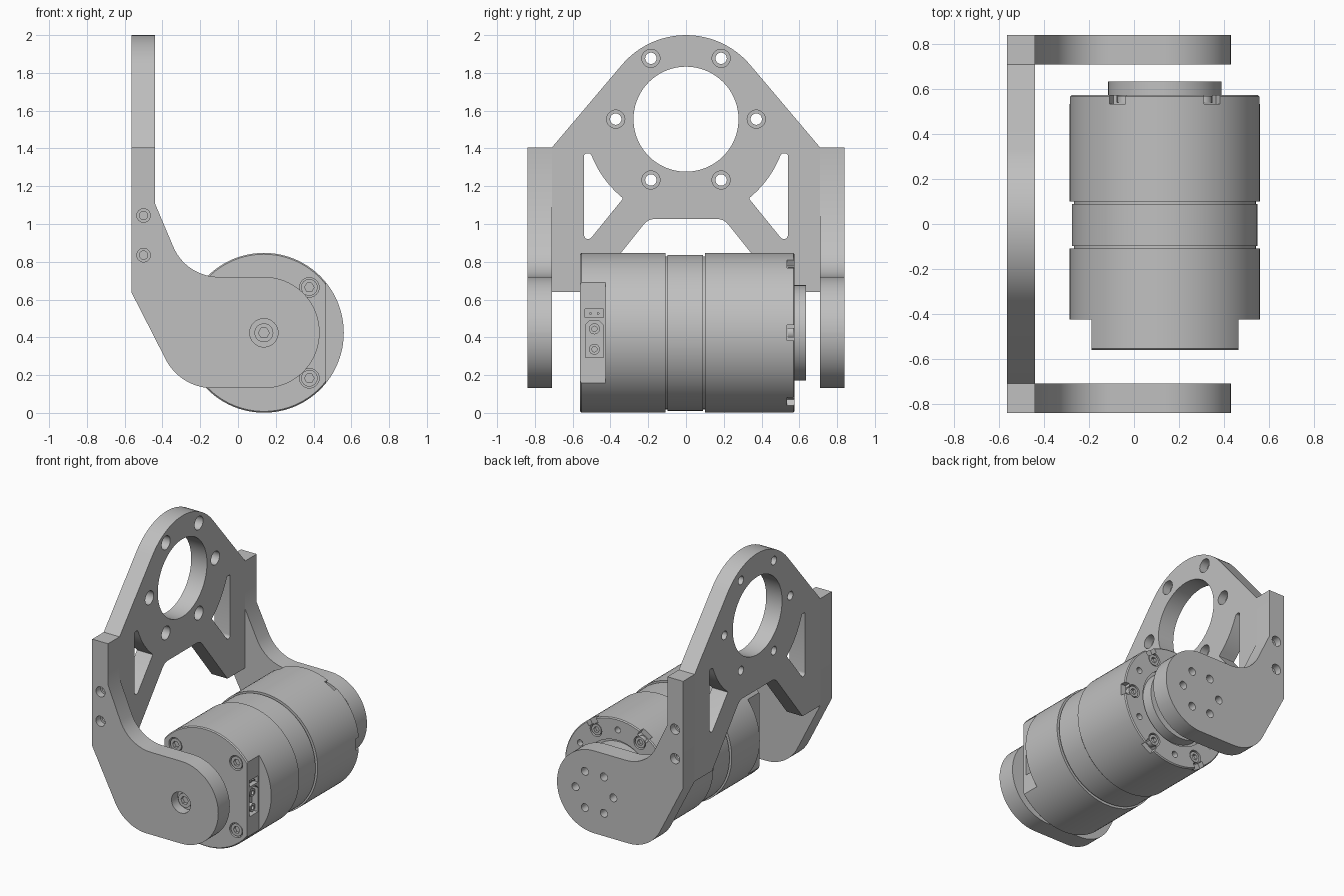
import bpy, bmesh
from math import sin, cos, pi, radians, tan
from mathutils import Vector, Matrix

if "Cube" in bpy.data.objects:
    bpy.data.objects.remove(bpy.data.objects["Cube"])

grey = bpy.data.materials.new("plain grey")
grey.use_nodes = True
grey.diffuse_color = (0.527, 0.527, 0.527, 1)
grey.node_tree.nodes["Principled BSDF"].inputs["Base Color"].default_value = grey.diffuse_color

CX, CZ, R = 0.137, 0.424, 0.423     # motor axis and radius
HZ = 1.555                          # centre height of the big plate hole


def make(name, bm):
    bmesh.ops.recalc_face_normals(bm, faces=bm.faces)
    me = bpy.data.meshes.new(name)
    bm.to_mesh(me)
    bm.free()
    me.materials.append(grey)
    ob = bpy.data.objects.new(name, me)
    bpy.context.collection.objects.link(ob)
    return ob


def prism(name, pts, axis, lo, hi):
    """Extrude a 2D outline along x (outline in y, z) or y (outline in x, z)."""
    place = (lambda p, d: (d, p[0], p[1])) if axis == "x" else (lambda p, d: (p[0], d, p[1]))
    bm = bmesh.new()
    a = [bm.verts.new(place(p, lo)) for p in pts]
    b = [bm.verts.new(place(p, hi)) for p in pts]
    bm.faces.new(a)
    bm.faces.new(b)
    n = len(pts)
    for i in range(n):
        j = (i + 1) % n
        bm.faces.new((a[i], a[j], b[j], b[i]))
    return make(name, bm)


def circle(a, b, r, n=32):
    return [(a + r * cos(2 * pi * i / n), b + r * sin(2 * pi * i / n)) for i in range(n)]


def polar(r, deg, a=CX, b=CZ):
    return a + r * cos(radians(deg)), b + r * sin(radians(deg))


def rounded(corners, steps=12):
    """Outline from corners (a, b, fillet radius)."""
    out, n = [], len(corners)
    for i, (a, b, r) in enumerate(corners):
        p = Vector((a, b))
        if r == 0:
            out.append(tuple(p))
            continue
        u = (Vector(corners[i - 1][:2]) - p).normalized()
        v = (Vector(corners[(i + 1) % n][:2]) - p).normalized()
        half = u.angle(v) / 2
        c = p + (u + v).normalized() * r / sin(half)
        start = p + u * r / tan(half) - c
        turn = pi - 2 * half
        if u.x * v.y - u.y * v.x > 0:
            turn = -turn
        for k in range(steps + 1):
            t = turn * k / steps
            out.append((c.x + start.x * cos(t) - start.y * sin(t),
                        c.y + start.x * sin(t) + start.y * cos(t)))
    return out


def cut(ob, pts, axis, lo, hi):
    tool = prism("cutter", pts, axis, lo, hi)
    tool.hide_render = True
    mod = ob.modifiers.new("cut", "BOOLEAN")
    mod.operation, mod.solver, mod.object = "DIFFERENCE", "EXACT", tool
    bpy.context.view_layer.objects.active = ob
    bpy.ops.object.modifier_apply(modifier=mod.name)
    bpy.data.objects.remove(tool)


def bolt(name, a, b, r, base, top):
    """Socket head along y, with its hexagon opening at top."""
    ob = prism(name, circle(a, b, r, 24), "y", base, top)
    sink = top + (base - top) * 0.6
    over = top + (top - base)
    cut(ob, circle(a, b, r * 0.58, 6), "y", min(sink, over), max(sink, over))


# Upright plate with arched top and open foot
half_outline = [(-0.71, 1.405, 0), (-0.71, 0.64, 0), (-0.51, 0.64, 0), (-0.2, 1.027, 0.08)]
mirrored = [(-a, b, r) for a, b, r in reversed(half_outline)]
plate = prism("upright_plate", rounded([(0, 2.2436, 0.445)] + half_outline + mirrored, 24),
              "x", -0.565, -0.44)
cut(plate, circle(0, HZ, 0.278, 72), "x", -0.7, -0.3)
for k in range(6):
    y, z = polar(0.372, 60 * k, 0, HZ)
    cut(plate, circle(y, z, 0.03), "x", -0.7, -0.3)
    cut(plate, circle(y, z, 0.048), "x", -0.5, -0.3)

# Weight-saving windows beside the big hole
window = rounded([(-0.54, 1.375, 0.015), (-0.505, 1.372, 0.012)]
                 + [polar(0.535, 204 + 2.6 * k, 0, HZ) + (0,) for k in range(11)]
                 + [(-0.333, 1.135, 0.005), (-0.54, 0.88, 0.022)], 6)
for s in (1, -1):
    cut(plate, [(s * a, b) for a, b in window], "x", -0.7, -0.3)


# Side arms
def arm(name, lo, hi, bend):
    outline = rounded([(-0.565, 1.405, 0), (-0.44, 1.405, 0), (-0.44, bend, 0),
                       (-0.275, 0.72, 0.26), (CX + 0.295, 0.72, 0.294),
                       (CX + 0.295, 0.131, 0.294), (-0.305, 0.131, 0.28),
                       (-0.565, 0.64, 0)], 20)
    return prism(name, outline, "y", lo, hi)


front_arm = arm("front_arm", -0.84, -0.71, 1.11)
back_arm = arm("back_arm", 0.71, 0.84, 1.06)
for ob, s in ((front_arm, -1), (back_arm, 1)):
    for z in (1.045, 0.835):
        for r, depth in ((0.036, 0.79), (0.022, 0.73)):
            cut(ob, circle(-0.5, z, r, 24), "y", *sorted((s * depth, s * 0.9)))
cut(front_arm, circle(CX, CZ, 0.075), "y", -0.9, -0.77)
cut(front_arm, circle(CX, CZ, 0.035), "y", -0.8, -0.6)
bolt("pivot_bolt", CX, CZ, 0.05, -0.765, -0.8)
for k in range(6):
    cut(back_arm, circle(*polar(0.15, 60 * k), 0.028, 24), "y", 0.6, 0.9)

# Motor housing, turned around the y axis
profile = [(0, -0.56), (R - 0.007, -0.56), (R, -0.553), (R, -0.108), (0.405, -0.108),
           (0.405, -0.098), (0.413, -0.098), (0.413, 0.09), (0.405, 0.09), (0.405, 0.1),
           (R, 0.1), (R, 0.568), (R - 0.007, 0.575), (0.27, 0.575), (0.27, 0.555),
           (0.252, 0.555), (0.252, 0.635), (0.2, 0.635), (0.2, 0.605), (0, 0.605)]
bm = bmesh.new()
vs = [bm.verts.new((CX + r, y, CZ)) for r, y in profile]
es = [bm.edges.new(pair) for pair in zip(vs, vs[1:])]
bmesh.ops.spin(bm, geom=vs + es, cent=(CX, 0, CZ), axis=(0, 1, 0), angle=2 * pi, steps=96)
bmesh.ops.remove_doubles(bm, verts=bm.verts, dist=0.0001)
bmesh.ops.dissolve_degenerate(bm, edges=bm.edges, dist=0.0001)
motor = make("motor_housing", bm)


def box(a0, a1, b0, b1):
    return [(a0, b0), (a1, b0), (a1, b1), (a0, b1)]


# Flats at the front end
for x0, x1 in ((0.465, 0.7), (-0.5, -0.19)):
    cut(motor, box(x0, x1, -0.1, 1), "y", -0.7, -0.425)

# Front screws
for k in range(4):
    x, z = polar(0.34, 45 + 90 * k)
    cut(motor, circle(x, z, 0.052, 24), "y", -0.6, -0.525)
    bolt("front_screw", x, z, 0.044, -0.52, -0.555)

# Rear screws in rim notches, with plain holes between
for k in range(6):
    deg = 60 * k
    x, z = polar(0.345, deg)
    turn = Matrix.Rotation(radians(deg), 2)
    centre = Vector((CX, CZ))
    notch = [centre + turn @ Vector(p) for p in box(0.385, 0.46, -0.042, 0.042)]
    cut(motor, notch, "y", 0.535, 0.6)
    cut(motor, circle(x, z, 0.046, 24), "y", 0.54, 0.6)
    bolt("rear_screw", x, z, 0.038, 0.535, 0.57)
    cut(motor, circle(*polar(0.345, deg + 30), 0.022, 20), "y", 0.53, 0.6)

# Sockets on the flat of the motor
cut(motor, rounded([(-0.533, 0.293, 0), (-0.437, 0.293, 0), (-0.437, 0.49, 0.025),
                    (-0.533, 0.49, 0.025)], 1), "x", 0.415, 0.6)
cut(motor, box(-0.535, -0.437, 0.505, 0.55), "x", 0.43, 0.6)
for z in (0.445, 0.337):
    pin = prism("power_pin", circle(-0.485, z, 0.029, 24), "x", 0.41, 0.455)
    cut(pin, circle(-0.485, z, 0.014, 16), "x", 0.43, 0.6)
for y in (-0.505, -0.465):
    prism("signal_pin", circle(y, 0.527, 0.007, 8), "x", 0.42, 0.455)

# Smooth round walls, keep edges sharp
bpy.ops.object.select_all(action="DESELECT")
for ob in bpy.context.collection.objects:
    if ob.type == "MESH" and grey.name in ob.data.materials:
        ob.select_set(True)
        bpy.context.view_layer.objects.active = ob
bpy.ops.object.shade_smooth_by_angle(angle=radians(30))
